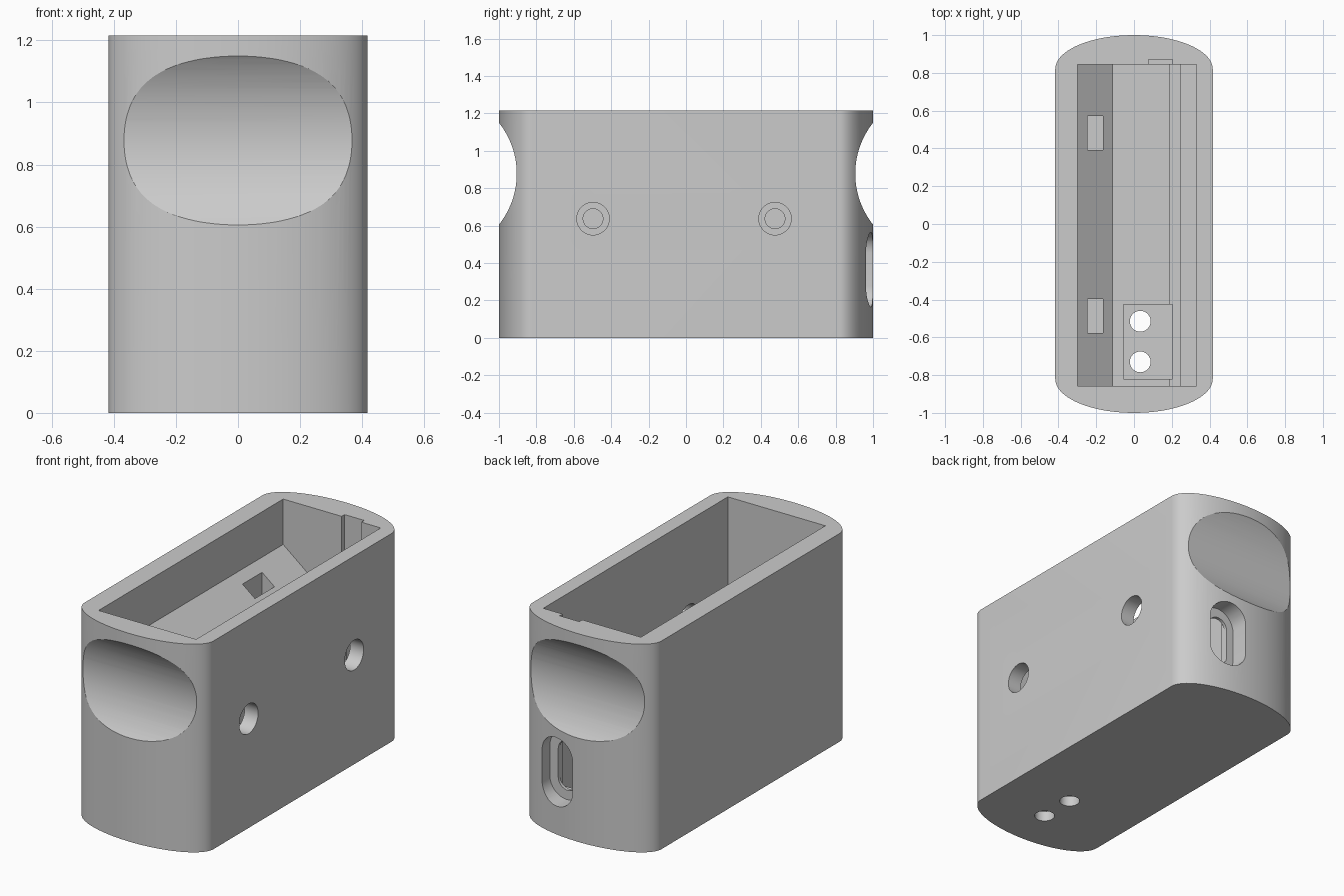
import bpy, bmesh, math
from mathutils import Vector

if "Cube" in bpy.data.objects:
    bpy.data.objects.remove(bpy.data.objects["Cube"])

W, H = 0.417, 1.215          # half width and height of the case
END_Y, END_R = 0.82, 0.18    # where the bowed ends start and how far they bulge


def prism(name, pts, axis, lo, hi):
    """Extrude a 2D outline along an axis; pts are (y,z), (x,z) or (x,y)."""
    def place(a, b, d):
        return Vector({'x': (d, a, b), 'y': (a, d, b), 'z': (a, b, d)}[axis])
    bm = bmesh.new()
    low = [bm.verts.new(place(a, b, lo)) for a, b in pts]
    high = [bm.verts.new(place(a, b, hi)) for a, b in pts]
    n = len(pts)
    bm.faces.new(low)
    bm.faces.new(high)
    for i in range(n):
        j = (i + 1) % n
        bm.faces.new((low[i], low[j], high[j], high[i]))
    bmesh.ops.recalc_face_normals(bm, faces=bm.faces)
    mesh = bpy.data.meshes.new(name)
    bm.to_mesh(mesh)
    bm.free()
    ob = bpy.data.objects.new(name, mesh)
    bpy.context.collection.objects.link(ob)
    return ob


def circle(a, b, r, n=40):
    return [(a + r * math.cos(2 * math.pi * i / n), b + r * math.sin(2 * math.pi * i / n))
            for i in range(n)]


def rect(a0, a1, b0, b1):
    return [(a0, b0), (a1, b0), (a1, b1), (a0, b1)]


def slot(a, b, hw, hh, n=16):
    """Upright stadium outline."""
    pts = []
    for i in range(2 * n + 2):
        k = i if i <= n else i - 1
        t = math.pi * k / n
        s = 1 if i <= n else -1
        pts.append((a + hw * math.cos(t), b + s * (hh - hw) + hw * math.sin(t)))
    return pts


# Case: straight sides with bowed elliptical ends
N = 48
outline = []
for s in (1, -1):
    for i in range(N + 1):
        t = math.pi * i / N
        outline.append((s * W * math.cos(t), s * (END_Y + END_R * math.sin(t))))
body = prism("case_body", outline, 'z', 0, H)


def cut(name, pts, axis, lo, hi):
    cutter = prism(name, pts, axis, lo, hi)
    mod = body.modifiers.new(name, 'BOOLEAN')
    mod.operation = 'DIFFERENCE'
    mod.solver = 'EXACT'
    mod.object = cutter
    bpy.context.view_layer.objects.active = body
    bpy.ops.object.modifier_apply(modifier=mod.name)
    bpy.data.objects.remove(cutter)


# Main cavity: sloped nut block on the left, board groove and ledge on the right
cut("cavity", [(0.33, 1.3), (0.33, 0.5), (0.245, 0.5), (0.245, 0.10), (0.19, 0.10),
               (0.19, 0.12), (-0.11, 0.12), (-0.11, 0.80), (-0.30, 0.95), (-0.30, 1.3)],
    'y', -0.857, 0.845)

# Thumb scoops at both ends
for s in (-1, 1):
    cut("scoop", circle(s * 1.343, 0.8775, 0.438, 128), 'x', -0.6, 0.6)

# Floor pocket with two through holes
cut("floor_pocket", rect(-0.055, 0.205, -0.82, -0.425), 'z', 0.06, 0.3)
for y in (-0.515, -0.73):
    cut("floor_hole", circle(0.033, y, 0.055), 'z', -0.1, 0.2)

# Screw holes through the right wall, their pilot bores and nut pockets
for y, yn in ((-0.497, -0.488), (0.476, 0.482)):
    cut("screw_hole", circle(y, 0.637, 0.087), 'x', 0.27, 0.5)
    cut("nut_pocket", rect(-0.245, -0.165, yn - 0.09, yn + 0.09), 'z', 0.54, 1.05)
    cut("pilot_bore", circle(y, 0.637, 0.053), 'x', -0.27, -0.05)

# Port: recess outside, slot through the wall, connector channel up to the rim
cut("port_recess", slot(0.144, 0.365, 0.112, 0.2), 'y', 0.89, 1.1)
cut("port_slot", slot(0.14, 0.365, 0.062, 0.145), 'y', 0.8, 0.95)
cut("port_channel", rect(0.078, 0.205, 0.215, 1.3), 'y', 0.8, 0.872)

# Finish
mat = bpy.data.materials.new("grey_plastic")
mat.diffuse_color = (0.6, 0.6, 0.6, 1)
mat.use_nodes = True
mat.node_tree.nodes["Principled BSDF"].inputs["Base Color"].default_value = mat.diffuse_color
body.data.materials.clear()
body.data.materials.append(mat)
for p in body.data.polygons:
    p.material_index = 0
bpy.context.view_layer.objects.active = body
body.select_set(True)
bpy.ops.object.shade_smooth_by_angle(angle=math.radians(25))
